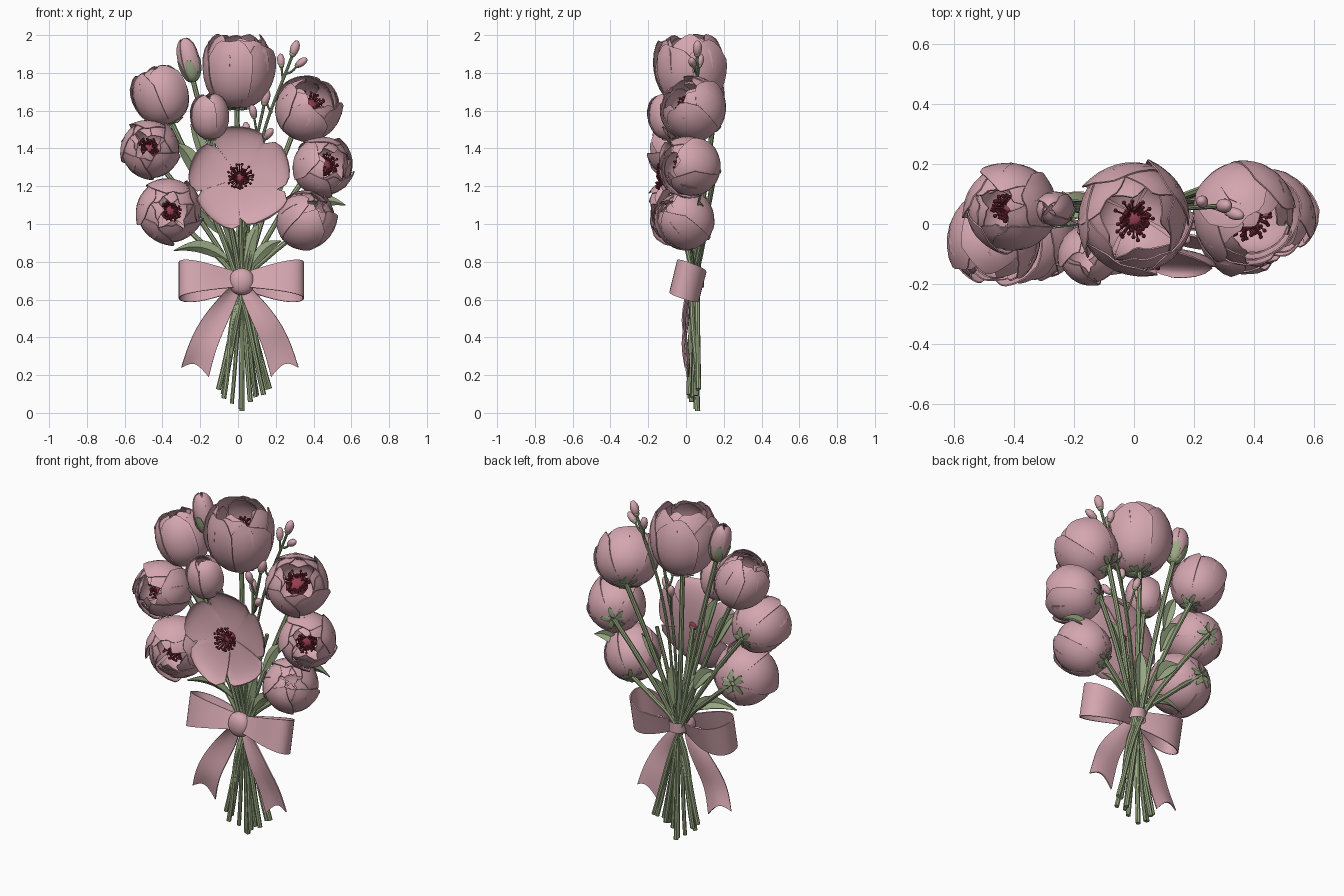
import bpy, bmesh, math, random
from mathutils import Vector, Matrix

random.seed(4)
if "Cube" in bpy.data.objects:
    bpy.data.objects.remove(bpy.data.objects["Cube"], do_unlink=True)
made = []


def material(name, rgb):
    m = bpy.data.materials.new(name)
    m.use_nodes = True
    m.diffuse_color = (*rgb, 1)
    m.node_tree.nodes["Principled BSDF"].inputs["Base Color"].default_value = (*rgb, 1)
    return m


PINK = material("dusty pink", (0.66, 0.38, 0.43))
STEM = material("stem green", (0.33, 0.41, 0.23))
LEAF = material("leaf green", (0.32, 0.40, 0.23))
CRIMSON = material("crimson", (0.32, 0.05, 0.085))
DARK = material("dark crimson", (0.21, 0.028, 0.048))


def finish(name, data, mat):
    if isinstance(data, bmesh.types.BMesh):
        mesh = bpy.data.meshes.new(name)
        data.to_mesh(mesh)
        data.free()
        data = mesh
    ob = bpy.data.objects.new(name, data)
    bpy.context.collection.objects.link(ob)
    data.materials.append(mat)
    made.append(ob)
    return ob


def thicken(ob, amount, levels=0):
    if levels:
        sub = ob.modifiers.new("smooth", "SUBSURF")
        sub.levels = sub.render_levels = levels
        sub.boundary_smooth = "PRESERVE_CORNERS"
    sol = ob.modifiers.new("thickness", "SOLIDIFY")
    sol.thickness, sol.offset = amount, 0


def grid(bm, rows):
    vs = [[bm.verts.new(p) for p in row] for row in rows]
    for a, b in zip(vs, vs[1:]):
        for i in range(len(a) - 1):
            bm.faces.new((a[i], a[i + 1], b[i + 1], b[i]))


def frame(centre, axis):
    return Matrix.Translation(centre) @ Vector(axis).to_track_quat("Z", "Y").to_matrix().to_4x4()


# A petal is a patch of a rounded cup with a curved, slightly wavy rim
def petal(bm, phi, r, h, reach, half, tip):
    phase, lift = random.uniform(0, 6), random.uniform(0.04, 0.08)
    rows = []
    for j in range(10):
        v, row = j / 9, []
        for i in range(9):
            u = i / 4 - 1
            t = 0.04 + reach * v * (1 - tip * abs(u) ** 3) + 0.07 * v * math.sin(4 * u + phase)
            t = min(t, 3.1)
            rad = r * math.sin(t) ** 0.8 * (1 + lift * u * v + 0.04 * u * u * v)
            a = phi + u * half
            row.append((rad * math.cos(a), rad * math.sin(a), -h * math.cos(t) + 0.5 * lift * u * r * v))
        rows.append(row)
    grid(bm, rows)


def stamens(name, place, radius, base, core_size):
    bm = bmesh.new()
    core = Matrix.Translation((0, 0, base)) @ Matrix.Diagonal((1, 1, 0.7, 1))
    bmesh.ops.create_icosphere(bm, subdivisions=2, radius=radius * core_size, matrix=core)
    bm.transform(place)
    finish(name + "_core", bm, CRIMSON)
    bm = bmesh.new()
    for k in range(40):
        a = k * 2.4
        d = radius * (0.5 + 0.5 * random.random())
        tip = Vector((d * math.cos(a), d * math.sin(a), base + random.uniform(0.042, 0.06)))
        root = Vector((0, 0, base))
        bmesh.ops.create_cone(bm, segments=4, radius1=0.003, radius2=0.003, depth=(tip - root).length,
                              matrix=frame((tip + root) / 2, tip - root))
        bmesh.ops.create_icosphere(bm, subdivisions=1, radius=0.008, matrix=Matrix.Translation(tip))
    bm.transform(place)
    finish(name, bm, DARK)


def tube(name, points, radius):
    cu = bpy.data.curves.new(name, "CURVE")
    cu.dimensions, cu.bevel_depth, cu.bevel_resolution = "3D", radius, 2
    cu.resolution_u, cu.use_fill_caps = 8, True
    sp = cu.splines.new("BEZIER")
    sp.bezier_points.add(len(points) - 1)
    for bp, p in zip(sp.bezier_points, points):
        bp.co = p
        bp.handle_left_type = bp.handle_right_type = "AUTO"
    finish(name, cu, STEM)


# Every stem passes through the tie and crosses to the other side below it
def stem(name, end, radius=0.0135):
    end = Vector(end)
    tie = Vector((0.02 + 0.07 * end.x, random.uniform(0.03, 0.065), 0.7))
    foot_x = 0.02 - 0.33 * end.x
    foot = (foot_x, random.uniform(0.01, 0.07), 0.005 + 0.75 * abs(foot_x - 0.02) + random.uniform(0, 0.03))
    mid = tie.lerp(end, 0.6)
    mid.x *= 0.92
    tube(name, [foot, tie, mid, end], radius)


def flower(name, centre, axis, r, h, reach, sepal=15, layers=((1, 0, 5), (0.93, 9, 5), (0.82, 15, 4)),
           half=0.73, tip=0.22, centre_size=0.055, centre_level=0.05, core_size=0.9, sepal_width=0.45):
    axis = Vector(axis).normalized()
    place = frame(centre, axis)
    bm = bmesh.new()
    for n, (size, extra, count) in enumerate(layers):
        for k in range(count):
            petal(bm, math.tau * (k + 0.5 * n) / count + math.pi / 2, r * size, h * size,
                  math.radians(reach + extra + random.uniform(-7, 7)), half, tip)
    bm.transform(place)
    thicken(finish(name + "_petals", bm, PINK), 0.005)
    if sepal:
        bm = bmesh.new()
        for k in range(5):
            petal(bm, math.tau * k / 5, r * 1.06, h * 1.04, math.radians(sepal), sepal_width, 0.7)
        bm.transform(place)
        thicken(finish(name + "_calyx", bm, LEAF), 0.004)
    if centre_size:
        stamens(name + "_stamens", place, centre_size, centre_level * h, core_size)
    stem(name + "_stem", Vector(centre) - axis * h)


# Cup shaped blooms
flower("top_bloom", (0, 0.02, 1.835), (0.03, -0.1, 1), 0.185, 0.22, 126, centre_size=0.07, core_size=0.6)
flower("upper_right_side_bloom", (-0.41, 0.055, 1.685), (-0.4, -0.05, 1), 0.145, 0.16, 146, centre_size=0.045)
flower("middle_right_side_bloom", (-0.465, -0.05, 1.395), (-0.1, -0.85, 0.2), 0.152, 0.155, 143)
flower("lower_right_side_bloom", (-0.365, -0.05, 1.07), (0.15, -1, -0.04), 0.17, 0.16, 143)
flower("upper_left_side_bloom", (0.37, 0.035, 1.61), (0.4, -0.6, 0.6), 0.17, 0.165, 136, centre_size=0.07)
flower("middle_left_side_bloom", (0.45, 0.02, 1.305), (0.45, -0.8, 0.15), 0.155, 0.155, 140, centre_size=0.06)
flower("lower_left_side_bloom", (0.36, -0.01, 1.02), (0.4, -0.6, 0.5), 0.15, 0.155, 158, centre_size=0)

# Open front bloom
flower("open_front_bloom", (0.01, -0.15, 1.25), (0, -1, 0.08), 0.268, 0.07, 89, sepal=0,
       layers=((1, 0, 5),), half=0.635, tip=0.45, centre_size=0.072, centre_level=-0.8, core_size=0.5)

# Closed buds
CLOSED = ((1, 0, 4), (0.9, 3, 3))
flower("small_front_bud", (-0.15, -0.1, 1.57), (-0.1, -0.15, 1), 0.098, 0.12, 162, layers=CLOSED,
       half=0.95, centre_size=0)
flower("tall_bud", (-0.262, 0.05, 1.87), (-0.22, 0, 1), 0.056, 0.115, 168, sepal=88, layers=CLOSED,
       half=0.95, centre_size=0, sepal_width=0.62)


# Sprigs of tiny buds, each in a small green cup
def sprig(name, path, twigs):
    path = [Vector(p) for p in path]
    tube(name + "_stem", path, 0.008)
    buds, cups = bmesh.new(), bmesh.new()
    tips = [(path[-1], path[-1] - path[-2], 0.045)]
    for n, (t, tip) in enumerate(twigs):
        root, tip = path[-2].lerp(path[-1], t), Vector(tip)
        tube(f"{name}_twig_{n}", [root, root.lerp(tip, 0.5) - Vector((0, 0, 0.01)), tip], 0.006)
        tips.append((tip, tip - root, 0.038))
    for tip, way, size in tips:
        place = frame(tip, way)
        shape = Matrix.Translation((0, 0, size * 0.7)) @ Matrix.Diagonal((0.55, 0.55, 1, 1))
        bmesh.ops.create_icosphere(buds, subdivisions=2, radius=size, matrix=place @ shape)
        bmesh.ops.create_icosphere(cups, subdivisions=2, radius=size * 0.4, matrix=place)
    finish(name + "_buds", buds, PINK)
    finish(name + "_cups", cups, LEAF)


sprig("tall_sprig", [(0.03, 0.05, 0.72), (0.12, 0.05, 1.42), (0.29, 0.06, 1.9)],
      [(0.78, (0.315, 0.04, 1.84)), (0.7, (0.23, 0.07, 1.84)), (0.35, (0.15, 0.04, 1.65))])
sprig("short_sprig", [(0.02, 0.04, 0.72), (0.07, 0.03, 1.3), (0.14, 0.02, 1.64)],
      [(0.5, (0.085, 0.0, 1.57)), (0.2, (0.15, -0.03, 1.46)), (0.1, (0.05, 0.07, 1.48))])
for n, x in enumerate((-0.22, 0.16)):
    stem(f"filler_stem_{n}", (x, 0.05, 1.25), 0.011)


# Leaves with a gentle fold and droop
def leaf(name, start, end, width):
    start, end = Vector(start), Vector(end)
    along = end - start
    side = along.cross(Vector((0.2, 1, 0.3))).normalized()
    out = side.cross(along).normalized()
    rows = []
    for j in range(9):
        t = j / 8
        w = width * (math.sin(math.pi * t ** 0.8) + 0.04) / 2
        mid = start + along * t + Vector((0, 0, 0.15 * along.length * math.sin(math.pi * t)))
        rows.append([mid + side * w * u + out * w * 0.4 * abs(u) for u in (-1, -0.5, 0, 0.5, 1)])
    bm = bmesh.new()
    grid(bm, rows)
    thicken(finish(name, bm, LEAF), 0.005)


LEAVES = [((-0.04, 0.04, 0.8), (-0.34, 0, 0.86), 0.07), ((0.06, 0.04, 0.76), (0.23, 0, 0.91), 0.06),
          ((0.36, 0.08, 1.08), (0.57, 0.06, 1.1), 0.06), ((-0.19, 0.0, 1.2), (-0.33, -0.02, 1.43), 0.08),
          ((-0.17, 0.05, 1.3), (-0.25, 0.05, 1.53), 0.06), ((0.02, 0.03, 0.76), (-0.09, 0, 1.02), 0.06),
          ((0.03, 0.03, 0.76), (0.11, 0.02, 1.0), 0.06), ((0.02, 0.07, 0.8), (0.03, 0.09, 1.08), 0.07),
          ((-0.1, 0.07, 0.95), (-0.25, 0.08, 1.1), 0.08), ((0.12, 0.06, 1.0), (0.24, 0.08, 1.2), 0.06)]
for n, spec in enumerate(LEAVES):
    leaf(f"leaf_{n}", *spec)

# Ribbon bow: loop and tail on each side, mirrored about the knot
LOOP = [(0.0, -0.01), (0.1, -0.04), (0.22, -0.07), (0.31, -0.06), (0.338, -0.01), (0.31, 0.06),
        (0.22, 0.095), (0.1, 0.07), (0.0, 0.02)]
TAIL = [((-0.01, 0.68), (0.04, 0.68)), ((0.02, 0.58), (0.12, 0.6)), ((0.08, 0.45), (0.21, 0.49)),
        ((0.13, 0.33), (0.27, 0.37)), ((0.165, 0.19), (0.31, 0.24))]
for label, s in (("left", 1), ("right", -1)):
    bm = bmesh.new()
    rows = []
    for x, y in LOOP:
        half = 0.035 + 0.06 * min(1, x / 0.3)
        z = 0.7 - 0.35 * y
        rows.append([(0.018 + s * x, y + 0.02 * k, z + half * k) for k in (-1, 0, 1)])
    grid(bm, rows)
    thicken(finish(f"{label}_bow_loop", bm, PINK), 0.007, 2)
    bm = bmesh.new()
    rows = []
    for n, (a, b) in enumerate(TAIL):
        y = 0.002 + 0.018 * math.sin(n * 1.9 + s)
        notch = 0.065 if n == len(TAIL) - 1 else 0
        rows.append([(0.01 + s * (a[0] + (b[0] - a[0]) * k), y + 0.012 * math.sin(5 * k),
                      a[1] + (b[1] - a[1]) * k + notch * (k == 0.5)) for k in (0, 0.5, 1)])
    grid(bm, rows)
    thicken(finish(f"{label}_ribbon_tail", bm, PINK), 0.007, 2)

# Knot and the band around the stems
bm = bmesh.new()
bmesh.ops.create_cube(bm, size=1, matrix=Matrix.Translation((0.02, -0.012, 0.695)) @ Matrix.Diagonal((0.16, 0.12, 0.17, 1)))
knot = finish("bow_knot", bm, PINK)
knot.modifiers.new("round", "SUBSURF").levels = 3
bm = bmesh.new()
bmesh.ops.create_cone(bm, segments=24, radius1=0.05, radius2=0.05, depth=0.06,
                      matrix=Matrix.Translation((0.02, 0.045, 0.695)))
finish("stem_band", bm, PINK)

# Bake modifiers and curves, then smooth
bpy.ops.object.select_all(action="DESELECT")
for ob in made:
    ob.select_set(True)
bpy.context.view_layer.objects.active = made[0]
bpy.ops.object.convert(target="MESH")
bpy.ops.object.shade_smooth_by_angle(angle=math.radians(40))
